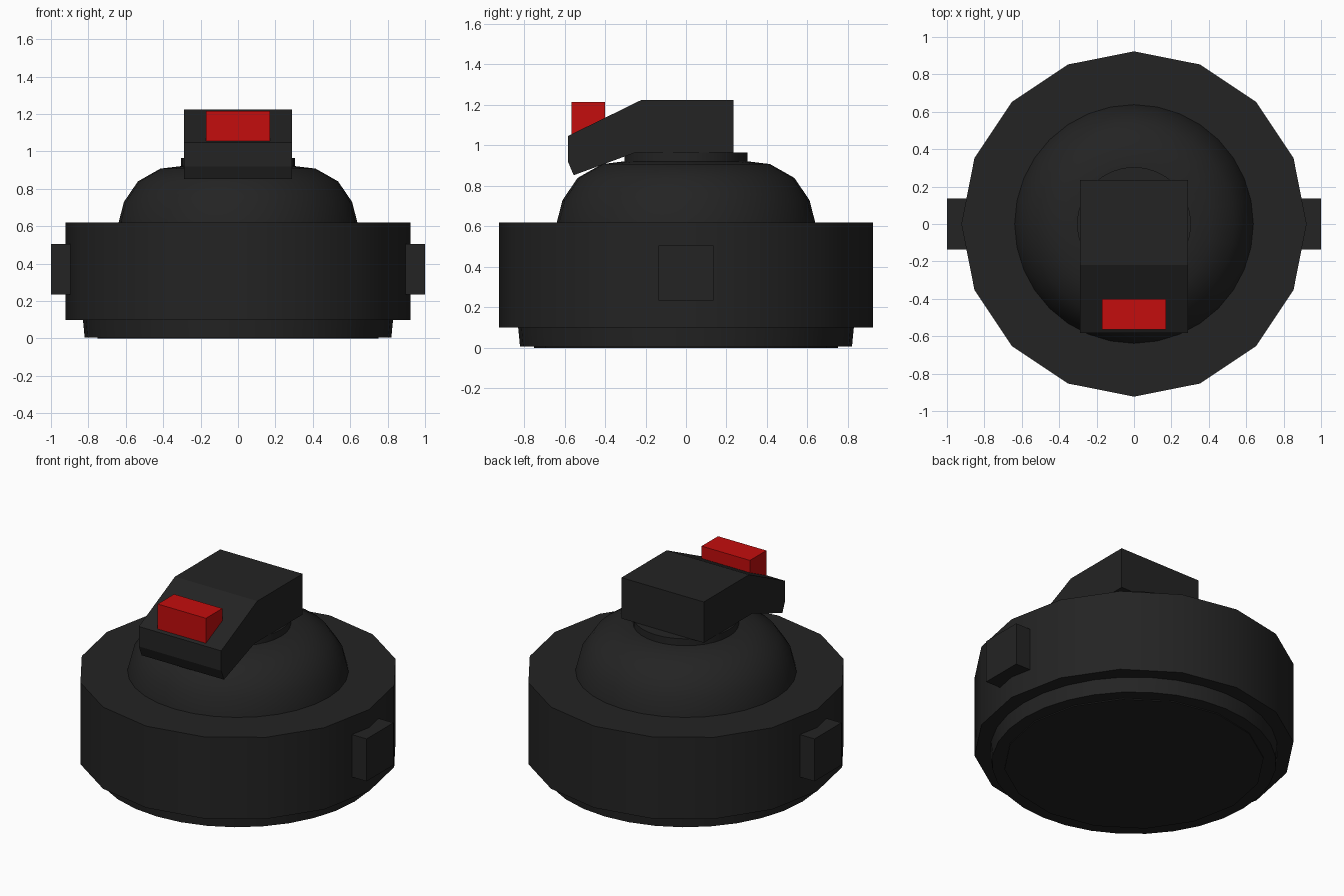
import bpy, bmesh, math

cube = bpy.data.objects.get("Cube")
if cube:
    bpy.data.objects.remove(cube, do_unlink=True)


def make_material(name, color):
    mat = bpy.data.materials.new(name)
    mat.use_nodes = True
    mat.diffuse_color = color
    mat.node_tree.nodes["Principled BSDF"].inputs["Base Color"].default_value = color
    return mat


black = make_material("matte black", (0.017, 0.017, 0.017, 1))
red = make_material("signal red", (0.55, 0.004, 0.004, 1))


def finish(name, bm, mat, smooth=False):
    bmesh.ops.recalc_face_normals(bm, faces=bm.faces)
    mesh = bpy.data.meshes.new(name)
    bm.to_mesh(mesh)
    bm.free()
    mesh.materials.append(mat)
    obj = bpy.data.objects.new(name, mesh)
    bpy.context.collection.objects.link(obj)
    if smooth:
        bpy.ops.object.select_all(action='DESELECT')
        obj.select_set(True)
        bpy.context.view_layer.objects.active = obj
        bpy.ops.object.shade_smooth_by_angle(angle=math.radians(40))
    return obj


def turned(name, profile, sides, mat):
    """Closed solid turned around z from (radius, height) points."""
    bm = bmesh.new()
    rings = []
    for r, z in profile:
        angles = [2 * math.pi * i / sides for i in range(sides)]
        rings.append([bm.verts.new((r * math.cos(a), r * math.sin(a), z)) for a in angles])
    for low, high in zip(rings, rings[1:]):
        for i in range(sides):
            j = (i + 1) % sides
            bm.faces.new((low[i], low[j], high[j], high[i]))
    bm.faces.new(rings[0])
    bm.faces.new(rings[-1])
    return finish(name, bm, mat, True)


def extruded(name, profile, x0, x1, mat):
    """Solid made by pushing a (y, z) outline from x0 to x1."""
    bm = bmesh.new()
    a = [bm.verts.new((x0, y, z)) for y, z in profile]
    b = [bm.verts.new((x1, y, z)) for y, z in profile]
    bm.faces.new(a)
    bm.faces.new(b)
    for i in range(len(a)):
        j = (i + 1) % len(a)
        bm.faces.new((a[i], a[j], b[j], b[i]))
    return finish(name, bm, mat)


def rect(y0, y1, z0, z1):
    return [(y0, z0), (y1, z0), (y1, z1), (y0, z1)]


# Round housing and its stepped foot
turned("foot_pad", [(0.75, 0), (0.75, 0.02)], 16, black)
turned("foot_ring", [(0.82, 0.006), (0.83, 0.11)], 32, black)
turned("housing", [(0.923, 0.1), (0.923, 0.62)], 16, black)

# Rounded cap and neck
turned("dome", [(0.64, 0.61), (0.637, 0.625), (0.61, 0.73), (0.535, 0.84),
                (0.415, 0.908), (0.30, 0.922)], 32, black)
turned("neck", [(0.305, 0.91), (0.305, 0.965)], 32, black)

# Lugs on both sides
for side, s in (("left", 1), ("right", -1)):
    extruded("lug_" + side, rect(-0.135, 0.135, 0.235, 0.505), s * 0.85, s * 1.0, black)

# Wedge-nosed head with its button
extruded("head", [(0.235, 0.965), (0.235, 1.225), (-0.22, 1.225), (-0.583, 1.047),
                  (-0.583, 0.92), (-0.555, 0.853), (-0.25, 0.965)], -0.29, 0.29, black)
extruded("button", rect(-0.565, -0.4, 1.05, 1.215), -0.17, 0.17, red)
